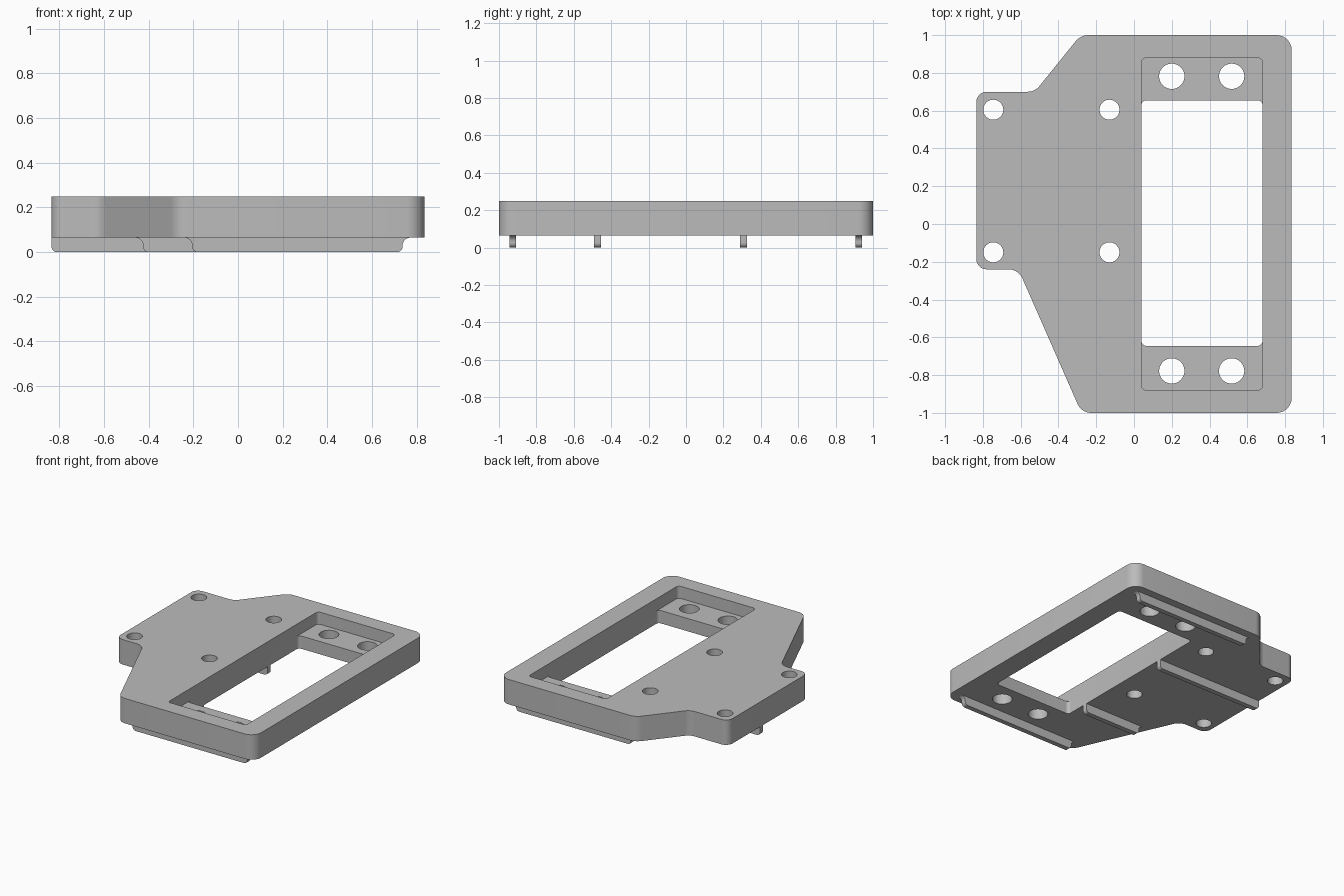
import bpy, bmesh, math
from mathutils import Vector

cube = bpy.data.objects.get("Cube")
if cube:
    bpy.data.objects.remove(cube, do_unlink=True)

grey = bpy.data.materials.new("plain grey")
grey.use_nodes = True
GREY = (0.5, 0.5, 0.5, 1)
grey.diffuse_color = GREY
grey.node_tree.nodes["Principled BSDF"].inputs["Base Color"].default_value = GREY


def rounded(corners, steps=8):
    """Polygon from (x, y, radius) corners, each replaced by a tangent arc."""
    out = []
    for i, (x, y, r) in enumerate(corners):
        p = Vector((x, y))
        if r == 0:
            out.append(p)
            continue
        a = (Vector(corners[i - 1][:2]) - p).normalized()
        b = (Vector(corners[(i + 1) % len(corners)][:2]) - p).normalized()
        half = a.angle(b) / 2
        centre = p + (a + b).normalized() * (r / math.sin(half))
        start = p + a * (r / math.tan(half)) - centre
        end = p + b * (r / math.tan(half)) - centre
        sweep = start.angle_signed(end)
        for k in range(steps + 1):
            t = -sweep * k / steps
            c, s = math.cos(t), math.sin(t)
            out.append(centre + Vector((c * start.x - s * start.y,
                                        s * start.x + c * start.y)))
    return out


def prism(name, outline, low, high, place):
    """Extrude a 2D outline; place maps (u, v, depth) to a 3D point."""
    bm = bmesh.new()
    face = bm.faces.new([bm.verts.new(place(p.x, p.y, low)) for p in outline])
    ext = bmesh.ops.extrude_face_region(bm, geom=[face], use_keep_orig=True)
    shift = Vector(place(0, 0, high)) - Vector(place(0, 0, low))
    bmesh.ops.translate(bm, vec=shift,
                        verts=[g for g in ext["geom"] if isinstance(g, bmesh.types.BMVert)])
    bmesh.ops.recalc_face_normals(bm, faces=bm.faces)
    mesh = bpy.data.meshes.new(name)
    bm.to_mesh(mesh)
    bm.free()
    mesh.materials.append(grey)
    obj = bpy.data.objects.new(name, mesh)
    bpy.context.collection.objects.link(obj)
    return obj


def upright(u, v, d):
    return (u, v, d)


def sideways(u, v, d):
    return (u, d, v)


def circle(x, y, r, n=40):
    return [Vector((x + r * math.cos(math.tau * k / n),
                    y + r * math.sin(math.tau * k / n))) for k in range(n)]


def box(x0, x1, y0, y1, r):
    return rounded([(x0, y0, r), (x1, y0, r), (x1, y1, r), (x0, y1, r)])


def smooth(obj):
    bpy.ops.object.select_all(action="DESELECT")
    obj.select_set(True)
    bpy.context.view_layer.objects.active = obj
    bpy.ops.object.shade_smooth_by_angle(angle=math.radians(30))


BOTTOM, LEDGE, TOP = 0.065, 0.16, 0.25

# Main plate with stepped outline
plate = prism("mounting_plate", rounded([
    (0.835, -1, 0.08), (0.835, 1, 0.08), (-0.283, 1, 0.09), (-0.525, 0.70, 0.08),
    (-0.835, 0.70, 0.055), (-0.835, -0.24, 0.055), (-0.612, -0.24, 0.08),
    (-0.278, -1, 0.08)]), BOTTOM, TOP, upright)

# Recess, window and screw holes
cutters = [
    prism("recess_cutter", box(0.04, 0.68, -0.88, 0.88, 0.025), LEDGE, 0.4, upright),
    prism("window_cutter", box(0.04, 0.68, -0.645, 0.655, 0.025), -0.1, 0.4, upright)]
holes = [(x, y, 0.067) for x in (0.2, 0.517) for y in (-0.778, 0.782)]
holes += [(x, y, 0.053) for x in (-0.745, -0.13) for y in (-0.15, 0.605)]
cutters += [prism("hole_cutter", circle(*h), -0.1, 0.4, upright) for h in holes]

bpy.context.view_layer.objects.active = plate
for cutter in cutters:
    cutter.hide_render = True
    mod = plate.modifiers.new("cut", "BOOLEAN")
    mod.operation = "DIFFERENCE"
    mod.solver = "EXACT"
    mod.object = cutter
    bpy.ops.object.modifier_apply(modifier=mod.name)
    bpy.data.objects.remove(cutter, do_unlink=True)
smooth(plate)


# Thin ribs underneath, with flared or square ends
def rib(name, x0, x1, y, flare_start, flare_end):
    flare, toe = 0.035, 0.025
    pts = []
    if flare_start:
        pts += [(x0 - flare, BOTTOM, 0), (x0, BOTTOM, flare * 0.99)]
    else:
        pts += [(x0, BOTTOM, 0)]
    pts += [(x0, 0, toe), (x1, 0, toe)]
    if flare_end:
        pts += [(x1, BOTTOM, flare * 0.99), (x1 + flare, BOTTOM, 0)]
    else:
        pts += [(x1, BOTTOM, 0)]
    smooth(prism(name, rounded(pts), y - 0.018, y + 0.018, sideways))


rib("front_rib", -0.205, 0.737, -0.926, True, True)
rib("back_rib", -0.205, 0.737, 0.923, True, True)
rib("middle_front_rib", -0.425, 0.04, -0.473, True, False)
rib("middle_back_rib", -0.835, 0.04, 0.308, False, False)
